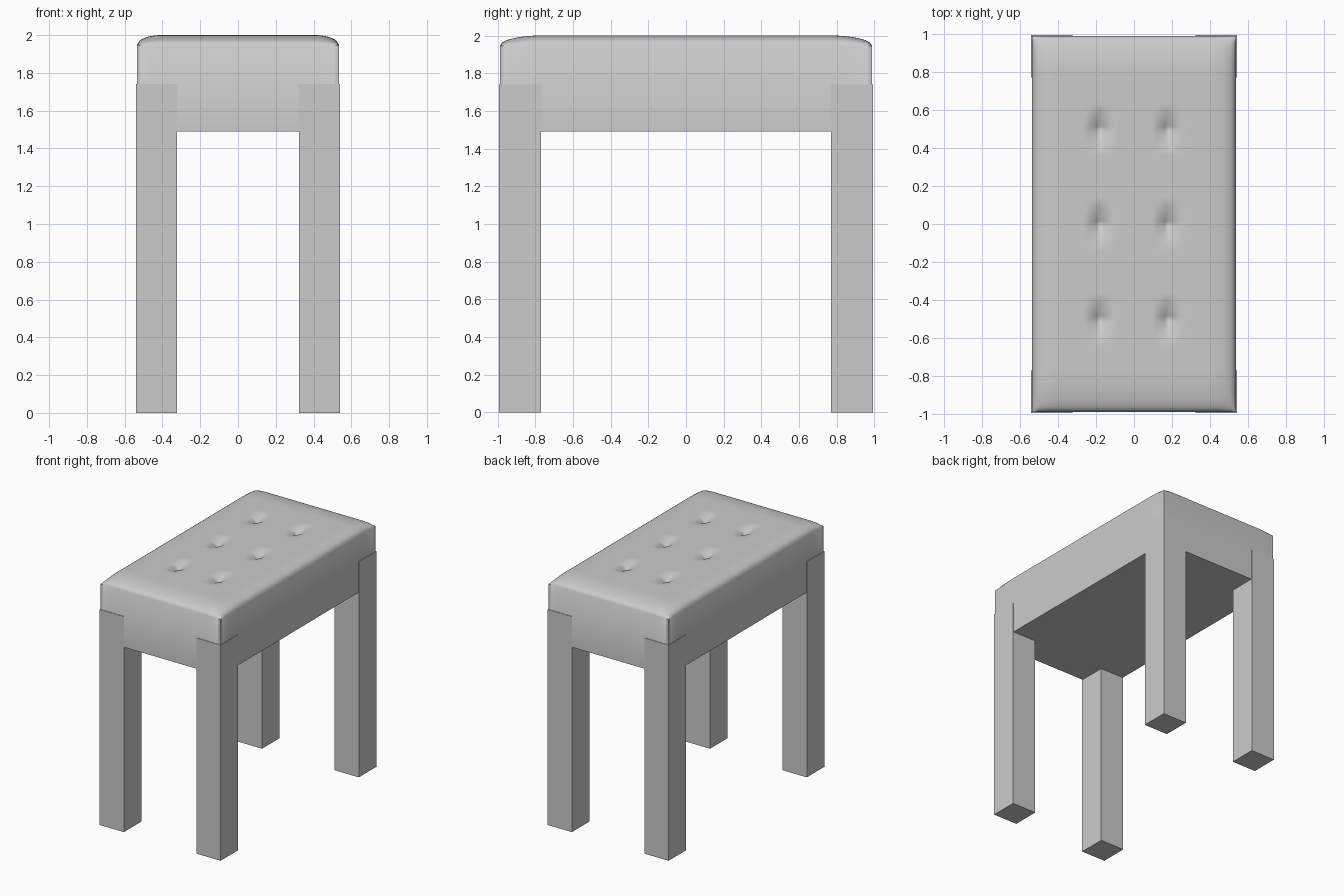
import bpy, bmesh, math

if "Cube" in bpy.data.objects:
    bpy.data.objects.remove(bpy.data.objects["Cube"])

HX, HY = 0.536, 0.988          # seat half sizes
BOTTOM, RIM, TOP = 1.49, 1.945, 2.0
TUFTS = [(x, y) for x in (-0.18, 0.18) for y in (-0.5, 0.0, 0.5)]


def ease(d, width):
    t = min(1.0, max(0.0, d / width))
    return math.sqrt(1 - (1 - t) ** 2)


def top_height(x, y):
    z = RIM + (TOP - RIM) * ease(HX - abs(x), 0.13) * ease(HY - abs(y), 0.22)
    for tx, ty in TUFTS:
        u = max(0.0, 1 - abs(x - tx) / 0.08)
        v = max(0.0, 1 - abs(y - ty) / 0.13)
        z -= 0.045 * (u * v) ** 1.4
    return z


def finish(bm, name, smooth=False):
    bmesh.ops.recalc_face_normals(bm, faces=bm.faces)
    me = bpy.data.meshes.new(name)
    bm.to_mesh(me)
    bm.free()
    ob = bpy.data.objects.new(name, me)
    bpy.context.collection.objects.link(ob)
    if smooth:
        bpy.context.view_layer.objects.active = ob
        ob.select_set(True)
        bpy.ops.object.shade_smooth_by_angle(angle=math.radians(50))
        ob.select_set(False)
    return ob


# Upholstered seat: domed, tufted top with straight sides
bm = bmesh.new()
bmesh.ops.create_grid(bm, x_segments=80, y_segments=144, size=1)
for v in bm.verts:
    v.co.x *= HX
    v.co.y *= HY
    v.co.z = top_height(v.co.x, v.co.y)
rim = [e for e in bm.edges if e.is_boundary]
skirt = bmesh.ops.extrude_edge_only(bm, edges=rim)["geom"]
for v in skirt:
    if isinstance(v, bmesh.types.BMVert):
        v.co.z = BOTTOM
bmesh.ops.contextual_create(bm, geom=[e for e in skirt if isinstance(e, bmesh.types.BMEdge) and e.is_boundary])
finish(bm, "seat", True)

# Four square legs, standing slightly proud of the seat sides
for sy, end in ((-1, "front"), (1, "back")):
    for sx, side in ((-1, "left"), (1, "right")):
        bm = bmesh.new()
        bmesh.ops.create_cube(bm, size=1)
        for v in bm.verts:
            v.co.x = sx * 0.432 + v.co.x * 0.216
            v.co.y = sy * 0.881 + v.co.y * 0.222
            v.co.z = (v.co.z + 0.5) * 1.74
        finish(bm, f"{end}_{side}_leg")
